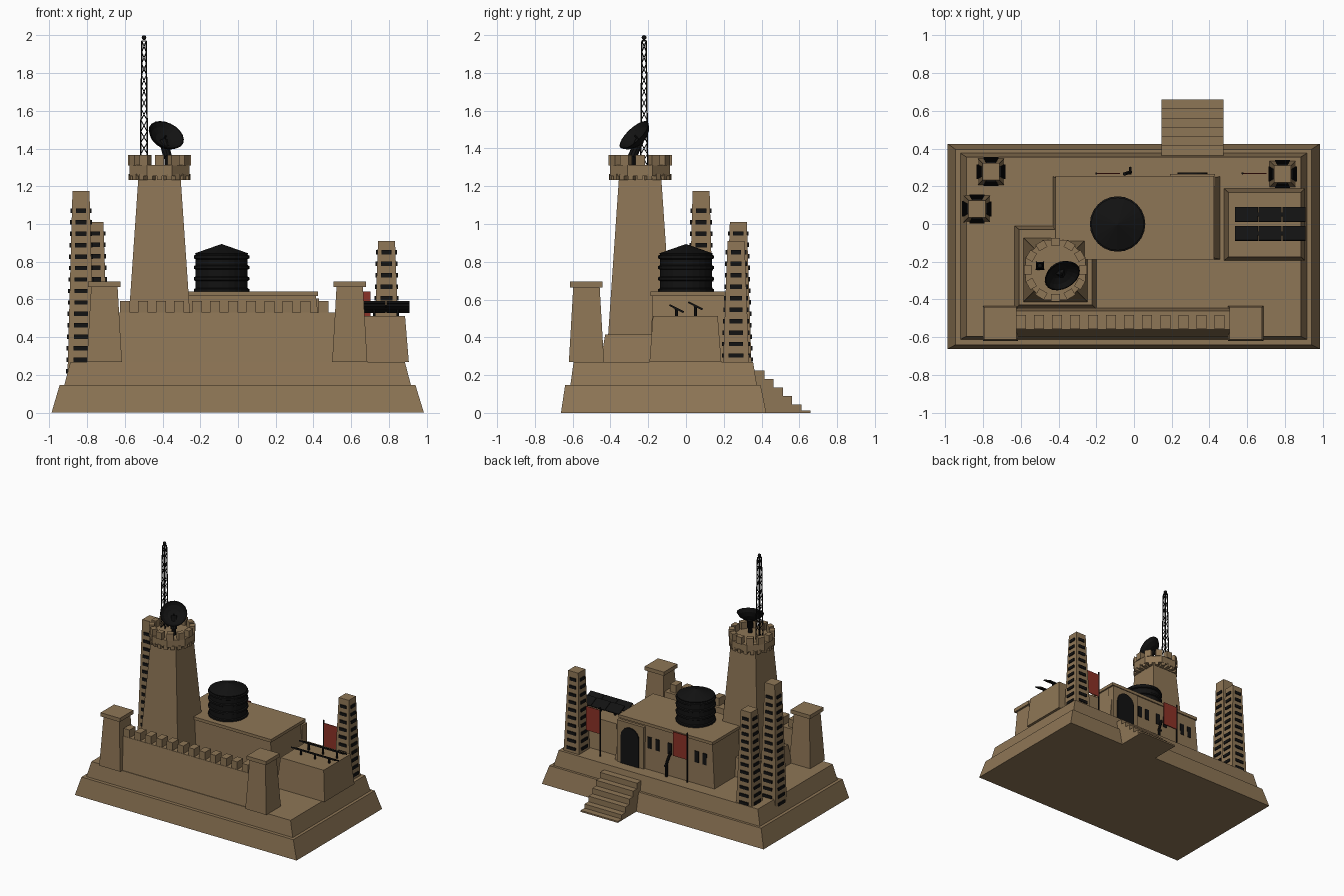
import bpy, bmesh, math
from mathutils import Vector, Matrix

if "Cube" in bpy.data.objects:
    bpy.data.objects.remove(bpy.data.objects["Cube"])


def material(name, rgb):
    m = bpy.data.materials.new(name)
    m.diffuse_color = (*rgb, 1)
    m.use_nodes = True
    m.node_tree.nodes["Principled BSDF"].inputs["Base Color"].default_value = m.diffuse_color
    return m


SAND = material("sandstone", (0.27, 0.18, 0.092))
BLACK = material("black metal", (0.006, 0.006, 0.006))
RED = material("red cloth", (0.26, 0.032, 0.02))


def finish(bm, name, mat):
    bmesh.ops.recalc_face_normals(bm, faces=bm.faces)
    me = bpy.data.meshes.new(name)
    bm.to_mesh(me)
    bm.free()
    me.materials.append(mat)
    ob = bpy.data.objects.new(name, me)
    bpy.context.collection.objects.link(ob)
    return ob


def add_block(bm, bottom, top, z0, z1):
    """Tapered block; bottom and top are (x0, x1, y0, y1)."""
    rings = []
    for (x0, x1, y0, y1), z in ((bottom, z0), (top, z1)):
        rings.append([bm.verts.new((x, y, z)) for x, y in ((x0, y0), (x1, y0), (x1, y1), (x0, y1))])
    a, b = rings
    bm.faces.new(a[::-1])
    bm.faces.new(b)
    for i in range(4):
        j = (i + 1) % 4
        bm.faces.new((a[i], a[j], b[j], b[i]))


def block(name, bottom, z0, z1, top=None, mat=SAND):
    bm = bmesh.new()
    add_block(bm, bottom, top or bottom, z0, z1)
    return finish(bm, name, mat)


def sq(cx, cy, h, k=None):
    k = h if k is None else k
    return (cx - h, cx + h, cy - k, cy + k)


def add_box(bm, loc, size, rot=Matrix()):
    m = Matrix.Translation(loc) @ rot @ Matrix.Diagonal((*size, 1))
    bmesh.ops.create_cube(bm, size=1, matrix=m)


def add_rod(bm, p, q, r, sides=6):
    p, q = Vector(p), Vector(q)
    rot = (q - p).to_track_quat('Z', 'Y').to_matrix().to_4x4()
    bmesh.ops.create_cone(bm, cap_ends=True, segments=sides, radius1=r, radius2=r,
                          depth=(q - p).length, matrix=Matrix.Translation((p + q) / 2) @ rot)


def lathe(name, profile, n, mat, matrix=Matrix(), phase=0.0):
    """Spin (radius, z) points about z; ends are capped."""
    bm = bmesh.new()
    rings = []
    for r, z in profile:
        rings.append([bm.verts.new(matrix @ Vector((r * math.cos(t), r * math.sin(t), z)))
                      for t in (phase + 2 * math.pi * i / n for i in range(n))])
    for a, b in zip(rings, rings[1:]):
        for i in range(n):
            j = (i + 1) % n
            bm.faces.new((a[i], a[j], b[j], b[i]))
    bm.faces.new(rings[0][::-1])
    bm.faces.new(rings[-1])
    return finish(bm, name, mat)


# Stepped base
block("lower_base", (-.988, .985, -.662, .425), 0, .147, (-.945, .94, -.64, .395))
block("upper_base", (-.92, .916, -.612, .375), .147, .27, (-.888, .884, -.595, .355))

# Entrance stairs at the back
bm = bmesh.new()
for i in range(6):
    y1 = .415 + .049 * i
    z = max(.225 - .045 * i, .012)
    add_block(bm, (.145, .475, .34, y1), (.145, .475, .34, y1), 0, z)
finish(bm, "entrance_stairs", SAND)

# Front wall with merlons between two corner pillars
block("front_wall", (-.65, .55, -.59, -.445), .27, .53, (-.65, .55, -.56, -.46))
bm = bmesh.new()
for i in range(12):
    add_box(bm, (-.6 + .0957 * i, -.52, .56), (.053, .075, .065))
finish(bm, "wall_merlons", SAND)
for side, cx in (("left", -.708), ("right", .592)):
    block(side + "_pillar", sq(cx, -.527, .093), .27, .667, sq(cx, -.527, .07))
    block(side + "_pillar_cap", sq(cx, -.527, .086), .665, .695)

# Main building with coping
block("main_building", (-.43, .455, -.187, .252), .27, .618, (-.405, .413, -.178, .243))
block("roof_coping", (-.415, .425, -.188, .253), .618, .642)

# Windows on the back wall
bm = bmesh.new()
for x in (.15, .08, -.03, -.1, -.27, -.34):
    add_box(bm, (x, .247, .485), (.034, .01, .09))
finish(bm, "windows", BLACK)

# Portal with arched door
block("portal", (.19, .428, .2, .266), .27, .605)
bm = bmesh.new()
outline = [(.23, .27), (.39, .27)]
outline += [(.31 + .08 * math.cos(t), .49 + .08 * math.sin(t)) for t in (math.pi * i / 10 for i in range(11))]
front = [bm.verts.new((x, .274, z)) for x, z in outline]
back = [bm.verts.new((x, .265, z)) for x, z in outline]
bm.faces.new(front)
bm.faces.new(back[::-1])
for i in range(len(front)):
    j = (i + 1) % len(front)
    bm.faces.new((front[i], front[j], back[j], back[i]))
finish(bm, "arched_door", BLACK)

# Crooked lamp post by the wall
bm = bmesh.new()
add_rod(bm, (-.02, .275, .27), (-.02, .275, .38), .01)
add_rod(bm, (-.02, .275, .38), (-.05, .265, .47), .01)
add_rod(bm, (-.02, .265, .38), (-.02, .3, .36), .008)
finish(bm, "lamp_post", BLACK)

# Flags on poles
for i, x in enumerate((.575, -.2)):
    bm = bmesh.new()
    add_rod(bm, (x, .268, .27), (x, .268, .665), .006)
    finish(bm, "flag_pole_%d" % (i + 1), BLACK)
    block("flag_%d" % (i + 1), (x, x + .127, .265, .271), .45, .642, mat=RED)

# Water tank with ribs and a conical lid
tank = [(.147, .642), (.147, .655), (.138, .66)]
for z in (.71, .77, .825):
    tank += [(.138, z - .012), (.147, z - .007), (.147, z + .007), (.138, z + .012)]
tank += [(.14, .845), (.003, .893)]
lathe("water_tank", tank, 24, BLACK, Matrix.Translation((-.087, 0, 0)))

# Annex with tilted solar panels
block("annex", (.478, .905, -.193, .187), .27, .513, (.5, .885, -.175, .168))
bm = bmesh.new()
tilt = Matrix.Rotation(math.radians(-27), 4, 'X')
for y, z in ((-.05, .552), (.05, .567)):
    for x in (.595, .721, .847):
        add_box(bm, (x, y, z), (.122, .085, .01), tilt)
        add_rod(bm, (x, y, .51), (x, y, z), .008)
    add_box(bm, (.721, y, z - .004), (.36, .02, .008), tilt)
finish(bm, "solar_panels", BLACK)

# Tapered vent towers with slats on all four sides
for i, (cx, cy, top) in enumerate(((-.832, .08, 1.175), (-.758, .277, 1.01), (.787, .265, .91))):
    def half(z):
        return .045 + (.073 - .045) * (top - z) / (top - .15)
    name = "vent_tower_%d" % (i + 1)
    block(name, sq(cx, cy, half(.147)), .147, top, sq(cx, cy, .045))
    bm = bmesh.new()
    z = top - (.105 if i == 0 else .06)
    while z > .19:
        h = half(z)
        add_box(bm, (cx, cy, z), (h * 1.15, 2 * h + .016, .023))
        add_box(bm, (cx, cy, z), (2 * h + .016, h * 1.15, .023))
        z -= .0607
    finish(bm, name + "_slats", BLACK)

# Main tower on its plinth
TX, TY = -.416, -.243
block("tower_plinth", (-.632, -.198, -.452, -.01), .27, .415, (-.608, -.222, -.428, -.03))
block("tower_shaft", sq(TX, TY, .17), .4, 1.26, sq(TX, TY, .111))
lathe("tower_platform", [(.172, 1.255), (.172, 1.312)], 8, SAND,
      Matrix.Translation((TX, TY, 0)), math.pi / 8)


def ring_of_boxes(name, n, r, z, size):
    bm = bmesh.new()
    for i in range(n):
        rot = Matrix.Rotation(2 * math.pi * i / n, 4, 'Z')
        add_box(bm, Vector((TX, TY, z)) + rot @ Vector((r, 0, 0)), size, rot)
    finish(bm, name, SAND)


ring_of_boxes("tower_corbels", 20, .14, 1.249, (.05, .028, .03))
ring_of_boxes("tower_merlons", 12, .148, 1.338, (.04, .05, .055))

# Dish antenna on a post
n = Vector((.36, -.64, .68)).normalized()
rim = Vector((-.38, -.275, 1.472))
pose = Matrix.Translation(rim) @ n.to_track_quat('Z', 'Y').to_matrix().to_4x4()
lathe("dish", [(.012, -.055), (.05, -.046), (.082, -.026), (.1, 0), (.094, 0),
               (.075, -.02), (.045, -.036), (.01, -.042)], 20, BLACK, pose)
bm = bmesh.new()
add_rod(bm, (-.372, -.285, 1.31), (-.372, -.285, 1.36), .018, 10)
add_rod(bm, (-.372, -.285, 1.355), rim - n * .045, .024, 10)
add_rod(bm, rim - n * .045, rim - n * .005, .006)
finish(bm, "dish_post", BLACK)

# Lattice radio mast
MX, MY = -.498, -.222
bm = bmesh.new()


def leg(k, z):
    r = .019 - .008 * (z - 1.31) / .66
    sx, sy = ((-1, -1), (1, -1), (1, 1), (-1, 1))[k % 4]
    return (MX + sx * r, MY + sy * r, z)


for k in range(4):
    add_rod(bm, leg(k, 1.31), leg(k, 1.97), .004)
    for s in range(11):
        z = 1.31 + .06 * s
        add_rod(bm, leg(k + s % 2, z), leg(k + 1 - s % 2, z + .06), .0025, 4)
add_box(bm, (MX, MY, 1.97), (.024, .024, .006))
bmesh.ops.create_uvsphere(bm, u_segments=10, v_segments=6, radius=.013,
                          matrix=Matrix.Translation((MX, MY, 1.987)))
finish(bm, "radio_mast", BLACK)
